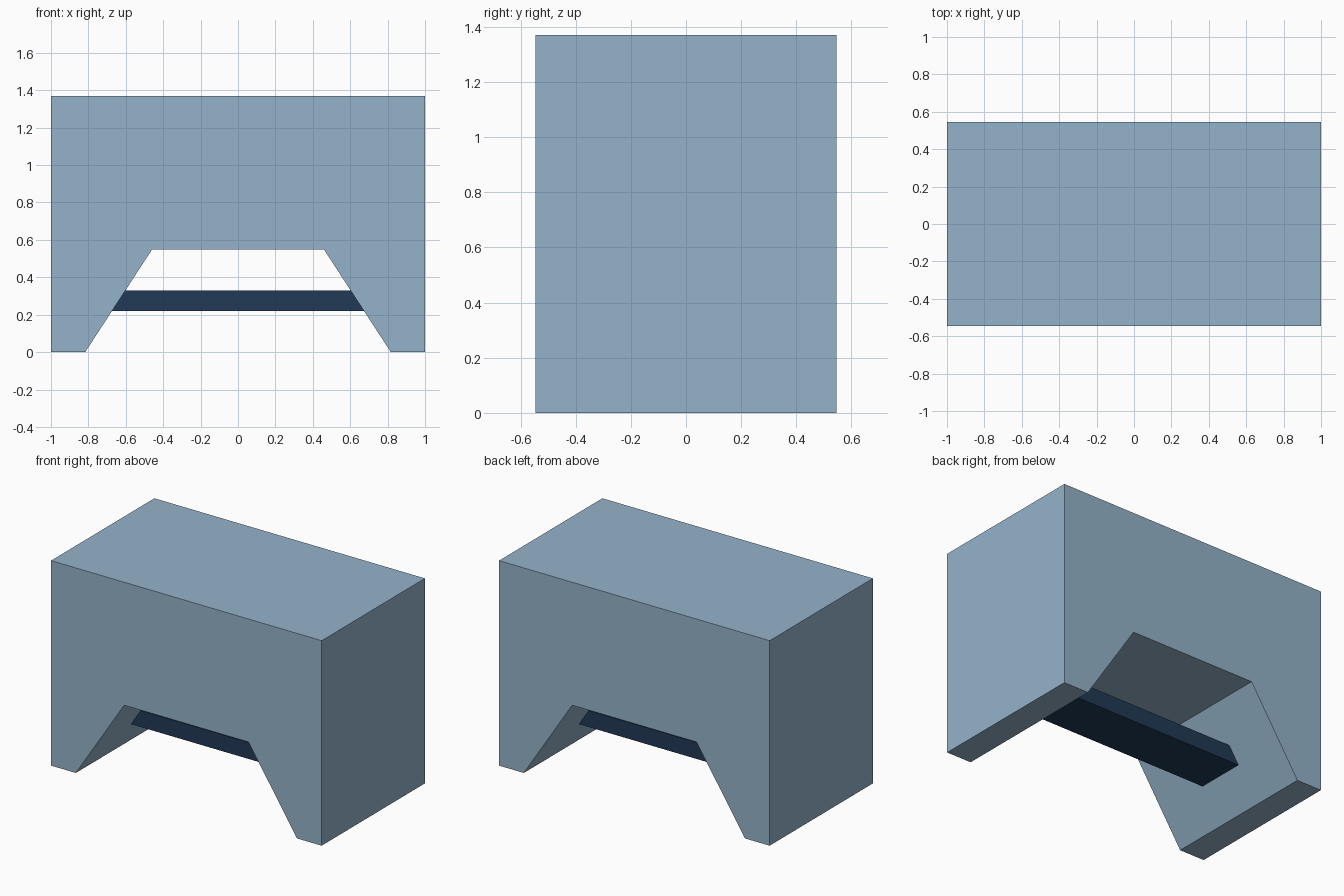
import bpy
import bmesh

if "Cube" in bpy.data.objects:
    bpy.data.objects.remove(bpy.data.objects["Cube"])


def material(name, rgb):
    m = bpy.data.materials.new(name)
    m.diffuse_color = (*rgb, 1.0)
    m.use_nodes = True
    m.node_tree.nodes["Principled BSDF"].inputs["Base Color"].default_value = m.diffuse_color
    return m


def extruded(name, profile, half_depth, mat):
    """Extrude an x/z profile along y, centred on y = 0."""
    bm = bmesh.new()
    face = bm.faces.new([bm.verts.new((x, -half_depth, z)) for x, z in profile])
    geom = bmesh.ops.extrude_face_region(bm, geom=[face])["geom"]
    verts = [v for v in geom if isinstance(v, bmesh.types.BMVert)]
    bmesh.ops.translate(bm, verts=verts, vec=(0, 2 * half_depth, 0))
    bmesh.ops.recalc_face_normals(bm, faces=bm.faces)
    mesh = bpy.data.meshes.new(name)
    bm.to_mesh(mesh)
    bm.free()
    mesh.materials.append(mat)
    obj = bpy.data.objects.new(name, mesh)
    bpy.context.collection.objects.link(obj)
    return obj


def mirrored(half):
    """Close a right-hand half profile by mirroring it across x = 0."""
    return half + [(-x, z) for x, z in reversed(half)]


light_blue = material("light blue", (0.30, 0.45, 0.59))
navy = material("navy", (0.015, 0.042, 0.093))

# Block with a trapezoid opening underneath
extruded("body", mirrored([(0.46, 0.548), (0.817, 0), (1, 0), (1, 1.37)]),
         0.545, light_blue)

# Crossbar through the opening, ends sunk slightly into the sloped walls
extruded("crossbar", mirrored([(0.70, 0.22), (0.63, 0.33)]), 0.167, navy)
